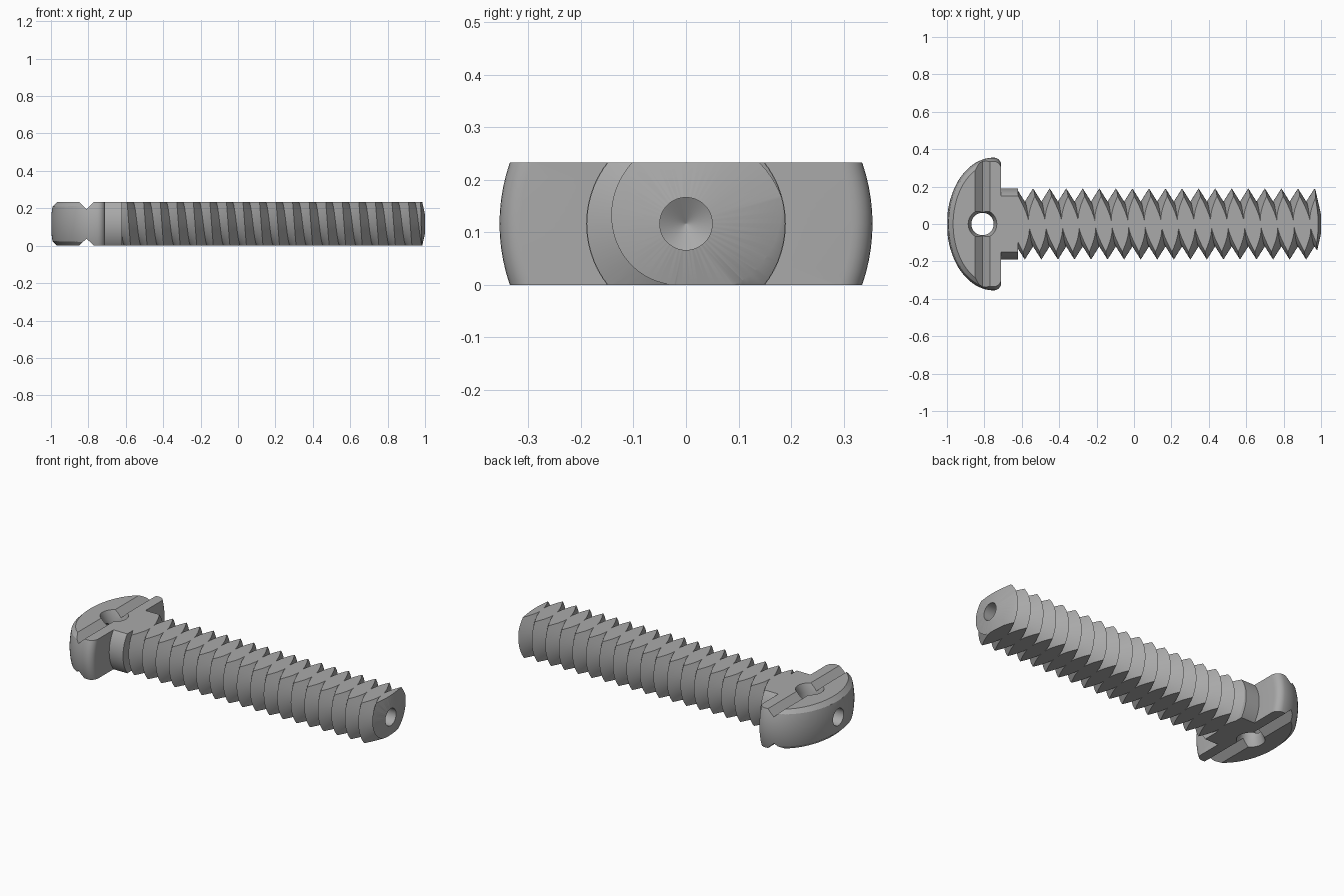
import bpy, bmesh, math
from math import sin, cos, pi, tau

default = bpy.data.objects.get("Cube")
if default:
    bpy.data.objects.remove(default, do_unlink=True)

HEIGHT = 0.233          # thickness between the two flats
AXIS = HEIGHT / 2       # height of the screw axis
PITCH, CREST, ROOT = 0.0885, 0.189, 0.118

grey = bpy.data.materials.new("plain grey")
grey.use_nodes = True
grey.diffuse_color = (0.4, 0.4, 0.4, 1)
grey.node_tree.nodes["Principled BSDF"].inputs["Base Color"].default_value = (0.4, 0.4, 0.4, 1)


def make(name, bm):
    bmesh.ops.recalc_face_normals(bm, faces=bm.faces)
    mesh = bpy.data.meshes.new(name)
    bm.to_mesh(mesh)
    bm.free()
    mesh.materials.append(grey)
    obj = bpy.data.objects.new(name, mesh)
    bpy.context.collection.objects.link(obj)
    return obj


def loft(name, rings):
    """Closed solid through rings of equal point count."""
    bm = bmesh.new()
    loops = [[bm.verts.new(p) for p in ring] for ring in rings]
    n = len(loops[0])
    for a, b in zip(loops, loops[1:]):
        for i in range(n):
            j = (i + 1) % n
            bm.faces.new((a[i], a[j], b[j], b[i]))
    bm.faces.new(loops[0])
    bm.faces.new(loops[-1])
    return make(name, bm)


def lathe_x(name, profile, n=96):
    """Revolve (x, radius) points about the screw axis."""
    return loft(name, [[(x, r * cos(tau * i / n), AXIS + r * sin(tau * i / n))
                        for i in range(n)] for x, r in profile])


def lathe_z(name, profile, x, n=48):
    return loft(name, [[(x + r * cos(tau * i / n), r * sin(tau * i / n), z)
                        for i in range(n)] for z, r in profile])


def combine(target, tool, operation):
    mod = target.modifiers.new(operation, 'BOOLEAN')
    mod.operation, mod.object, mod.solver = operation, tool, 'EXACT'
    bpy.context.view_layer.objects.active = target
    bpy.ops.object.modifier_apply(modifier=mod.name)
    bpy.data.objects.remove(tool, do_unlink=True)


# Right-hand thread, a helical zigzag made overlong and trimmed afterwards
def helical_thread(n=64):
    bm = bmesh.new()
    start = 0.965 - 20 * PITCH
    rows = 44
    grid = []
    for i in range(n):
        a = tau * i / n
        column = []
        for k in range(rows + 1):
            r = ROOT if k % 2 else CREST
            x = start + PITCH * (k / 2 + i / n)
            column.append(bm.verts.new((x, r * cos(a), AXIS + r * sin(a))))
        grid.append(column)
    for i in range(n):
        for k in range(rows - (2 if i == n - 1 else 0)):
            a = grid[i]
            b, s = (grid[i + 1], 0) if i < n - 1 else (grid[0], 2)
            bm.faces.new((a[k], a[k + 1], b[k + 1 + s], b[k + s]))
    # Close both ends with a fan
    first = [grid[i][0] for i in range(n)] + [grid[0][2], grid[0][1]]
    last = [grid[i][rows] for i in range(n)] + [grid[n - 1][rows - 1], grid[n - 1][rows - 2]]
    for loop, x in ((first, start), (last, start + PITCH * (rows / 2 + 0.5))):
        hub = bm.verts.new((x, 0, AXIS))
        for j in range(len(loop)):
            pair = loop[j], loop[(j + 1) % len(loop)]
            if not any(len(e.link_faces) > 1 for e in pair[0].link_edges if pair[1] in e.verts):
                bm.faces.new((*pair, hub))
    return make("screw", bm)


screw = helical_thread()

# Shallow cone on the tip
combine(screw, lathe_x("tip_envelope", [(-0.72, 0.25), (0.955, 0.25), (1.0, 0.05)]), 'INTERSECT')

# Domed head with a rounded rim, plus the plain collar
dome = [(-0.75 - 0.25 * cos(t), 0.355 * sin(t)) for t in (0.004 + (pi / 2 - 0.004) * i / 20 for i in range(21))]
rim = [(-0.75 + 0.04 * sin(t), 0.315 + 0.04 * cos(t)) for t in (pi / 2 * i / 6 for i in range(1, 7))]
head = lathe_x("head", dome + rim + [(-0.71, 0.19), (-0.62, 0.19)])
combine(screw, head, 'UNION')


# Flats above and below, with a bevel around the dome
def flat_outline(z, inset):
    a, b = 0.252 - inset, 0.357 - inset
    edge = math.asin(0.06 / a)
    angles = [edge + (pi - 2 * edge) * i / 40 for i in range(41)]
    arc = [(-0.75 - a * sin(t), b * cos(t), z) for t in angles]
    return arc + [(-0.81, -0.5, z), (1.1, -0.5, z), (1.1, 0.5, z), (-0.81, 0.5, z)]


bevel = 0.035
flats = loft("flats", [flat_outline(0, bevel), flat_outline(bevel, 0),
                       flat_outline(HEIGHT - bevel, 0), flat_outline(HEIGHT, bevel)])
combine(screw, flats, 'INTERSECT')

# V grooves across both faces of the head
for face, inward in ((0, 1), (HEIGHT, -1)):
    tri = ((-0.87, -0.02), (-0.81, 0.038), (-0.75, -0.02))
    groove = loft("groove", [[(x, y, face + inward * d) for x, d in tri] for y in (-0.5, 0.5)])
    combine(screw, groove, 'DIFFERENCE')

# Countersunk hole through the head
hole = lathe_z("cross_hole", [(-0.02, 0.084), (0.045, 0.06), (HEIGHT - 0.045, 0.06), (HEIGHT + 0.02, 0.084)], -0.81)
combine(screw, hole, 'DIFFERENCE')

# Axial holes in the tip and the dome
combine(screw, lathe_x("tip_hole", [(0.89, 0.001), (0.92, 0.05), (1.1, 0.05)], 48), 'DIFFERENCE')
combine(screw, lathe_x("dome_hole", [(-1.1, 0.05), (-0.81, 0.05)], 48), 'DIFFERENCE')

bpy.ops.object.select_all(action='DESELECT')
screw.select_set(True)
bpy.context.view_layer.objects.active = screw
bpy.ops.object.shade_smooth_by_angle(angle=math.radians(25))
